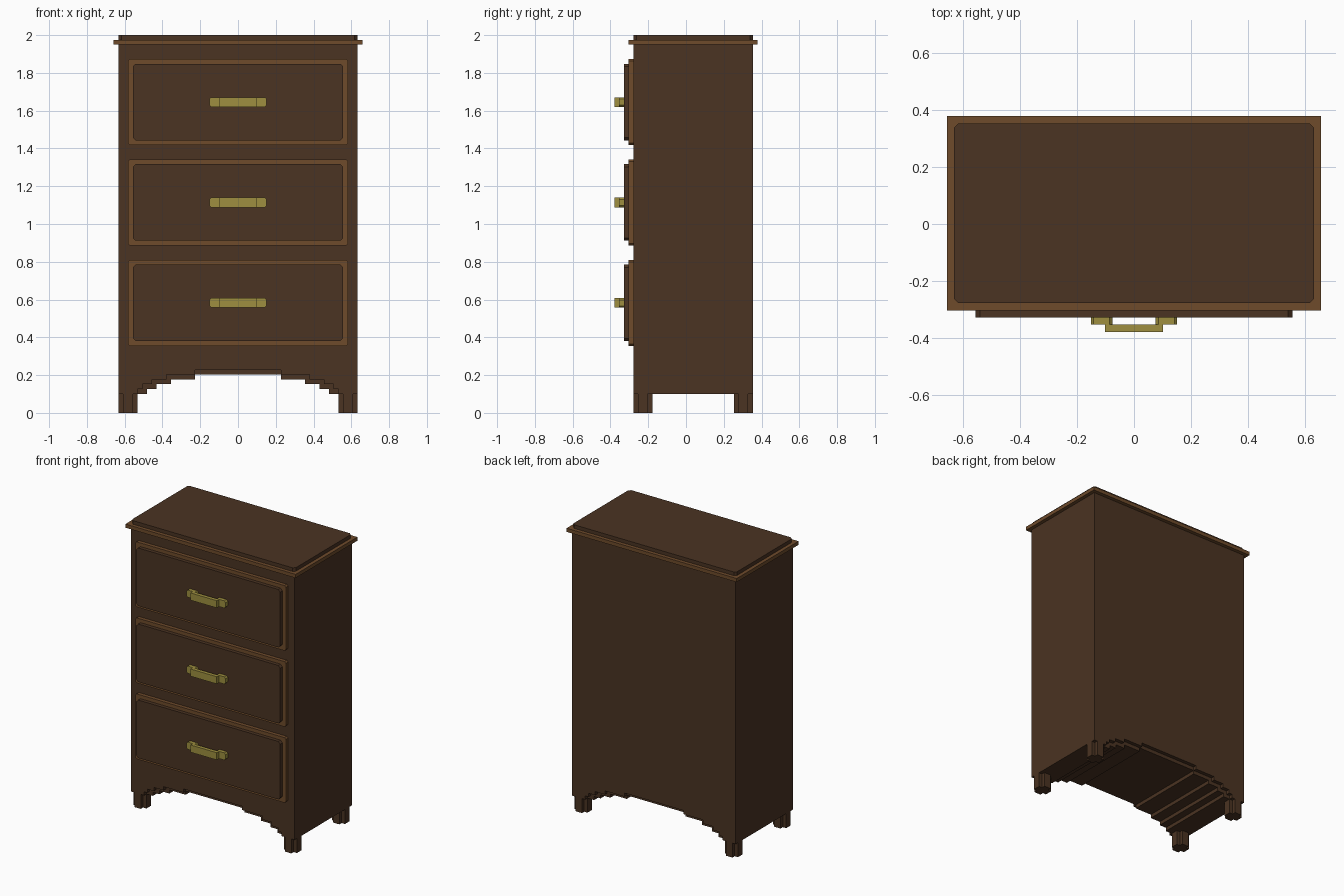
import bpy, bmesh
from mathutils import Vector

cube = bpy.data.objects.get("Cube")
if cube:
    bpy.data.objects.remove(cube, do_unlink=True)

U = 2 / 79  # block size: the chest is 79 blocks tall


def material(name, rgb):
    m = bpy.data.materials.new(name)
    m.use_nodes = True
    m.diffuse_color = (*rgb, 1)
    bsdf = next(n for n in m.node_tree.nodes if n.type == 'BSDF_PRINCIPLED')
    bsdf.inputs["Base Color"].default_value = (*rgb, 1)
    bsdf.inputs["Roughness"].default_value = 0.8
    return m


DARK = material("dark wood", (0.069, 0.033, 0.016))
TRIM = material("trim wood", (0.156, 0.070, 0.024))
BRASS = material("brass", (0.342, 0.275, 0.050))


def prism(name, outline, lo, hi, mat, axis='Y'):
    """Extrude an outline, in blocks, along y (x, z points) or z (x, y points)."""
    bm = bmesh.new()
    place = (lambda a, b, t: Vector((a, t, b)) * U) if axis == 'Y' else \
            (lambda a, b, t: Vector((a, b, t)) * U)
    face = bm.faces.new([bm.verts.new(place(a, b, lo)) for a, b in outline])
    ext = bmesh.ops.extrude_face_region(bm, geom=[face])
    move = place(0, 0, hi - lo)
    bmesh.ops.translate(bm, vec=move,
                        verts=[g for g in ext["geom"] if isinstance(g, bmesh.types.BMVert)])
    bmesh.ops.recalc_face_normals(bm, faces=bm.faces)
    mesh = bpy.data.meshes.new(name)
    bm.to_mesh(mesh)
    bm.free()
    mesh.materials.append(mat)
    ob = bpy.data.objects.new(name, mesh)
    bpy.context.collection.objects.link(ob)
    return ob


def rect(x0, x1, y0, y1, c=0):
    """Rectangle outline, with corners clipped by c."""
    if not c:
        return [(x0, y0), (x1, y0), (x1, y1), (x0, y1)]
    return [(x0 + c, y0), (x1 - c, y0), (x1, y0 + c), (x1, y1 - c),
            (x1 - c, y1), (x0 + c, y1), (x0, y1 - c), (x0, y0 + c)]


def arch(base, steps):
    """Stepped arch from left to right; steps are (half width, height)."""
    left, z = [], base
    for x, h in steps:
        left += [(-x, z), (-x, h)]
        z = h
    return left + [(-x, z) for x, z in reversed(left)]


# Carcass with a stepped arch, and the slightly lower lining behind its edge
outer = arch(4, [(21, 5), (20, 6), (18, 7), (15, 8), (9, 9)])
prism("carcass", [(-25, 77), (-25, 4)] + outer + [(25, 4), (25, 77)], -11, 14, DARK)
inner = arch(4, [(19, 5), (17, 6), (14, 7), (9, 8)])
prism("arch_lining", [(-21, 12), (-21, 4)] + inner + [(21, 4), (21, 12)], -10, 13, DARK)

# Top moulding and cap
prism("top_moulding", rect(-26, 26, -12, 15), 77, 78, TRIM, 'Z')
prism("top_cap", rect(-25, 25, -11, 14, 0.6), 78, 79, DARK, 'Z')

# Legs with notched corners
plus = [(-1, -2), (1, -2), (1, -1), (2, -1), (2, 1), (1, 1),
        (1, 2), (-1, 2), (-1, 1), (-2, 1), (-2, -1), (-1, -1)]
for side, x in (("left", 23), ("right", -23)):
    for end, y in (("front", -9), ("back", 12)):
        prism(f"{end}_{side}_leg", [(x + a, y + b) for a, b in plus], 0, 4, DARK, 'Z')

# Drawers: raised trim, front panel and stepped pull handle
for label, z in (("bottom", 14), ("middle", 35), ("top", 56)):
    prism(f"{label}_drawer_trim", rect(-23, 23, z, z + 18, 0.4), -12, -11, TRIM)
    prism(f"{label}_drawer_panel", rect(-22, 22, z + 1, z + 17, 0.6), -13, -12, DARK)
    for side, x in (("left", 3), ("right", -6)):
        prism(f"{label}_handle_{side}_post", rect(x, x + 3, z + 8, z + 10, 0.4), -14, -13, BRASS)
    prism(f"{label}_handle_bar", rect(-4, 4, z + 8, z + 10), -15, -14, BRASS)
